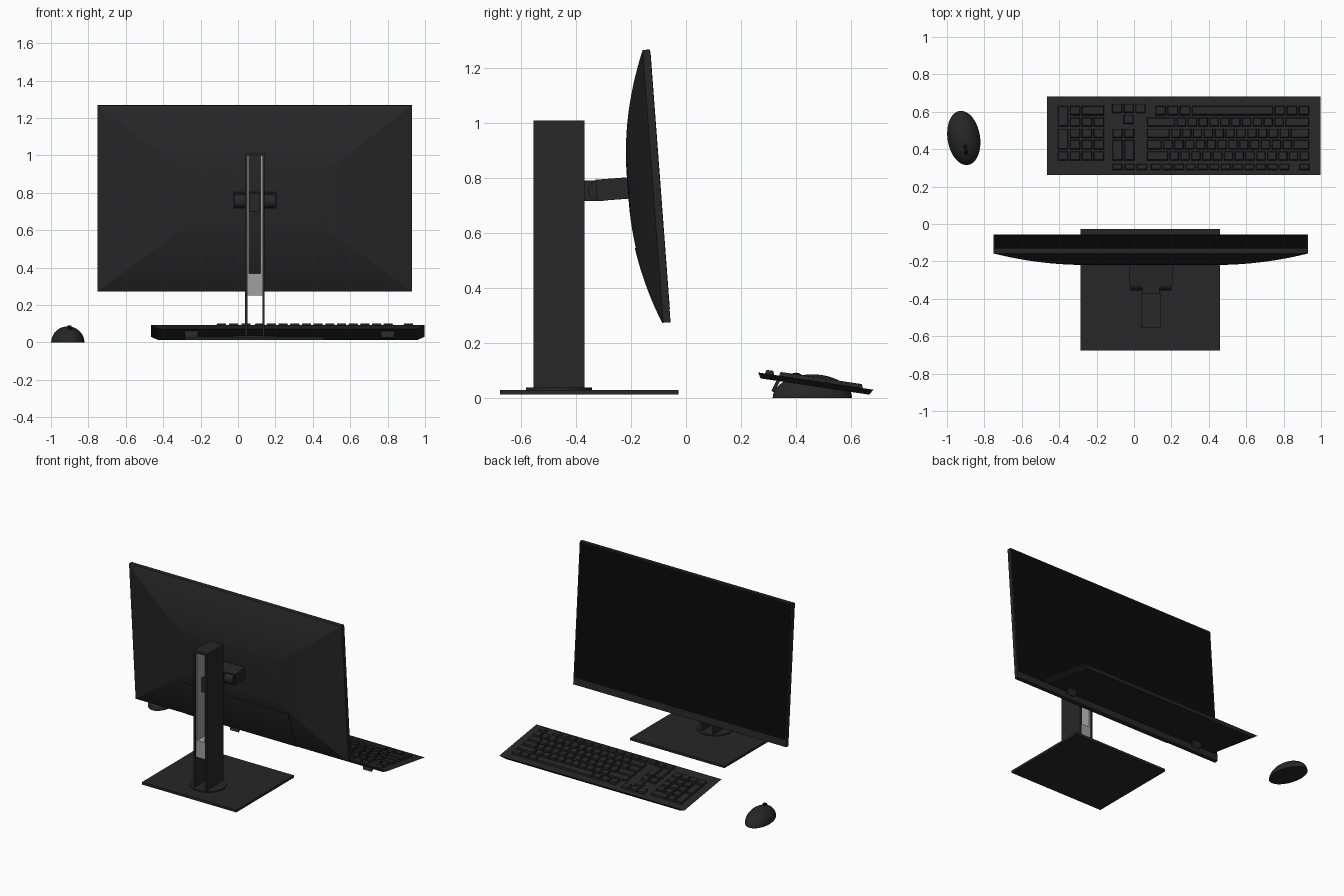
import bpy, bmesh, math
from mathutils import Matrix, Vector

if "Cube" in bpy.data.objects:
    bpy.data.objects.remove(bpy.data.objects["Cube"])


def material(name, v):
    m = bpy.data.materials.new(name)
    m.diffuse_color = (v, v, v, 1)
    m.use_nodes = True
    m.node_tree.nodes["Principled BSDF"].inputs["Base Color"].default_value = m.diffuse_color
    return m


DARK = material("dark_plastic", 0.02)
BLACK = material("black_glass", 0.003)
GREY = material("light_grey", 0.35)


def finish(name, bm, mat, matrix=Matrix(), smooth=None):
    bmesh.ops.transform(bm, matrix=matrix, verts=bm.verts)
    bmesh.ops.recalc_face_normals(bm, faces=bm.faces)
    me = bpy.data.meshes.new(name)
    bm.to_mesh(me)
    bm.free()
    ob = bpy.data.objects.new(name, me)
    bpy.context.collection.objects.link(ob)
    me.materials.append(mat)
    if smooth:
        bpy.ops.object.select_all(action='DESELECT')
        bpy.context.view_layer.objects.active = ob
        ob.select_set(True)
        bpy.ops.object.shade_smooth_by_angle(angle=math.radians(smooth))
    return ob


def add_box(bm, x0, x1, y0, y1, z0, z1, top=0.0, bottom=(0, 0)):
    """Box, with optional inset of its top or bottom face."""
    vs = bmesh.ops.create_cube(bm, size=1)["verts"]
    for v in vs:
        up = v.co.z > 0
        ix, iy = (top, top) if up else bottom
        v.co = Vector((x1 - ix if v.co.x > 0 else x0 + ix,
                       y1 - iy if v.co.y > 0 else y0 + iy,
                       z1 if up else z0))


def box(name, dims, mat=DARK, matrix=Matrix(), **kw):
    bm = bmesh.new()
    add_box(bm, *dims, **kw)
    return finish(name, bm, mat, matrix)


def cylinder(name, r, depth, matrix, mat=DARK):
    bm = bmesh.new()
    bmesh.ops.create_cone(bm, cap_ends=True, segments=32, radius1=r, radius2=r, depth=depth)
    return finish(name, bm, mat, matrix, 30)


CX = 0.09  # centre line of monitor and stand
ALONG_X = Matrix.Rotation(math.pi / 2, 4, 'Y')

# Monitor: tilted frame, local origin at the middle of the front face
MON = Matrix.Translation((CX, -0.0925, 0.7725)) @ Matrix.Rotation(math.radians(4.3), 4, 'X')
box("monitor_frame", (-0.84, 0.84, -0.028, -0.001, -0.498, 0.498), matrix=MON)
box("screen", (-0.833, 0.833, -0.004, 0.0, -0.45, 0.491), BLACK, MON)


def bulge(t):
    return -0.028 - 0.092 * (1 - (1 - t) ** 2)


# Curved back shell made of nested rectangles with mitred corners
bm = bmesh.new()
prev = None
N = 14
for i in range(N + 1):
    t = i / N
    w, h = 0.84 - 0.6 * t, 0.498 - 0.45 * t
    ring = [bm.verts.new((sx * w, bulge(t), sz * h)) for sx, sz in ((-1, -1), (1, -1), (1, 1), (-1, 1))]
    if prev:
        for k in range(4):
            bm.faces.new((prev[k], prev[(k + 1) % 4], ring[(k + 1) % 4], ring[k]))
    else:
        bm.faces.new(ring)
    prev = ring
bm.faces.new(prev)
finish("monitor_back_shell", bm, DARK, MON, 6)

# Raised connector cover following the lower back curve
bm = bmesh.new()
ts = [0.62 * i / 9 for i in range(10)]
prof = [(bulge(t) - 0.004, -0.498 + 0.45 * t) for t in ts]
prof += [(bulge(t) + 0.004, -0.498 + 0.45 * t) for t in reversed(ts)]
f = bm.faces.new([bm.verts.new((-0.437, y, z)) for y, z in prof])
ext = bmesh.ops.extrude_face_region(bm, geom=[f])["geom"]
bmesh.ops.translate(bm, vec=(0.874, 0, 0), verts=[g for g in ext if isinstance(g, bmesh.types.BMVert)])
finish("connector_cover", bm, DARK, MON, 8)

# Tilt head and arm through the column slot
box("tilt_head", (-0.117, 0.117, -0.235, -0.112, -0.038, 0.04), matrix=MON)
cylinder("tilt_hinge", 0.037, 0.22, Matrix.Translation((CX, -0.318, 0.755)) @ ALONG_X)
box("arm_block", (CX - 0.047, CX + 0.047, -0.372, -0.30, 0.718, 0.792))
box("arm_slider", (CX - 0.028, CX + 0.028, -0.50, -0.37, 0.70, 0.80))

# Stand: base plate, swivel disc, hollow column with light liner
box("stand_base", (-0.285, 0.46, -0.677, -0.027, 0.013, 0.03))
cylinder("swivel_disc", 0.12, 0.01, Matrix.Translation((CX, -0.462, 0.033)))
for side, s in (("left", -1), ("right", 1)):
    def span(a, b):
        return sorted((CX + s * a, CX + s * b))
    box("column_wall_" + side, (*span(0.04, 0.053), -0.555, -0.37, 0.03, 1.01))
    box("liner_wall_" + side, (*span(0.030, 0.041), -0.547, -0.378, 0.37, 1.0), GREY)
box("column_cap", (CX - 0.041, CX + 0.041, -0.555, -0.37, 0.996, 1.01))
box("liner_block", (CX - 0.041, CX + 0.041, -0.547, -0.378, 0.25, 0.37), GREY)

# Keyboard: sloped slab, user side at +y
KEY = Matrix.Translation((0, 0.4725, 0.0615)) @ Matrix.Rotation(math.radians(-8.5), 4, 'X')
box("keyboard_body", (-0.465, 0.997, -0.212, 0.212, -0.02, 0), matrix=KEY, bottom=(0.04, 0.012))
for i, x in enumerate((-0.25, 0.80)):
    foot = KEY @ Matrix.Translation((x, -0.135, -0.018)) @ Matrix.Rotation(math.radians(-18), 4, 'X')
    box("keyboard_foot_%d" % (i + 1), (-0.04, 0.04, -0.006, 0.006, -0.045, 0.004), matrix=foot, bottom=(0.008, 0))

ROWS = (0.362, 0.423, 0.484, 0.545, 0.607)


def key(bm, x0, x1, y, h=0.05, y1=None):
    """One keycap between x0 and x1, centred on world y (or spanning y to y1)."""
    a = y - h / 2 - 0.4725
    b = (y if y1 is None else y1) + h / 2 - 0.4725
    add_box(bm, x0 + 0.004, x1 - 0.004, a, b, -0.002, 0.014, top=0.004)


# Main key block: wide end keys with staggered keys between
bm = bmesh.new()
for y, wide, n in zip(ROWS, (0.121, 0.087, 0.13, 0.16), (12, 12, 11, 10)):
    edges = [0.065, 0.065 + wide] + [0.065 + wide + 0.058 * (k + 1) for k in range(n)] + [0.94]
    for a, b in zip(edges, edges[1:]):
        key(bm, a, b, y)
for k in range(3):
    key(bm, 0.11 + 0.065 * k, 0.175 + 0.065 * k, ROWS[4])
    key(bm, 0.748 + 0.064 * k, 0.812 + 0.064 * k, ROWS[4])
key(bm, 0.305, 0.748, ROWS[4])
finish("main_keys", bm, DARK, KEY)

# Function row
bm = bmesh.new()
for x in [-0.12 + 0.066 * k for k in range(3)] + [0.085 + 0.0625 * k for k in range(12)] + [0.88]:
    key(bm, x, x + 0.062, 0.302, 0.034)
finish("function_keys", bm, DARK, KEY)

# Navigation and arrow keys
bm = bmesh.new()
for x in (-0.12, -0.057):
    key(bm, x, x + 0.063, ROWS[0], y1=ROWS[1])
    key(bm, x, x + 0.063, ROWS[2])
key(bm, -0.06, 0.003, 0.56)
for x in (-0.122, -0.06, 0.003):
    key(bm, x, x + 0.063, 0.62)
finish("navigation_keys", bm, DARK, KEY)

# Number pad with tall end keys
bm = bmesh.new()
for r, y in enumerate(ROWS):
    for c in range(1, 4):
        if not (r == 4 and c == 3):
            x = -0.412 + 0.064 * c
            key(bm, x, x + (0.128 if r == 4 and c == 2 else 0.064), y)
key(bm, -0.412, -0.348, ROWS[0])
key(bm, -0.412, -0.348, ROWS[1], y1=ROWS[2])
key(bm, -0.412, -0.348, ROWS[3], y1=ROWS[4])
finish("number_pad_keys", bm, DARK, KEY)

# Mouse: half ellipsoid with a scroll wheel
MOUSE = Matrix.Translation((-0.91, 0.46, 0)) @ Matrix.Rotation(math.radians(9), 4, 'Z')
bm = bmesh.new()
bmesh.ops.create_uvsphere(bm, u_segments=40, v_segments=24, radius=1)
bmesh.ops.bisect_plane(bm, geom=bm.verts[:] + bm.edges[:] + bm.faces[:], dist=1e-4,
                       plane_co=(0, 0, 0), plane_no=(0, 0, 1), clear_inner=True)
bmesh.ops.holes_fill(bm, edges=[e for e in bm.edges if e.is_boundary], sides=0)
finish("mouse_body", bm, DARK, MOUSE @ Matrix.Diagonal((0.087, 0.146, 0.086, 1)), 40)
cylinder("mouse_wheel", 0.028, 0.016, MOUSE @ Matrix.Translation((0, -0.06, 0.064)) @ ALONG_X, BLACK)
